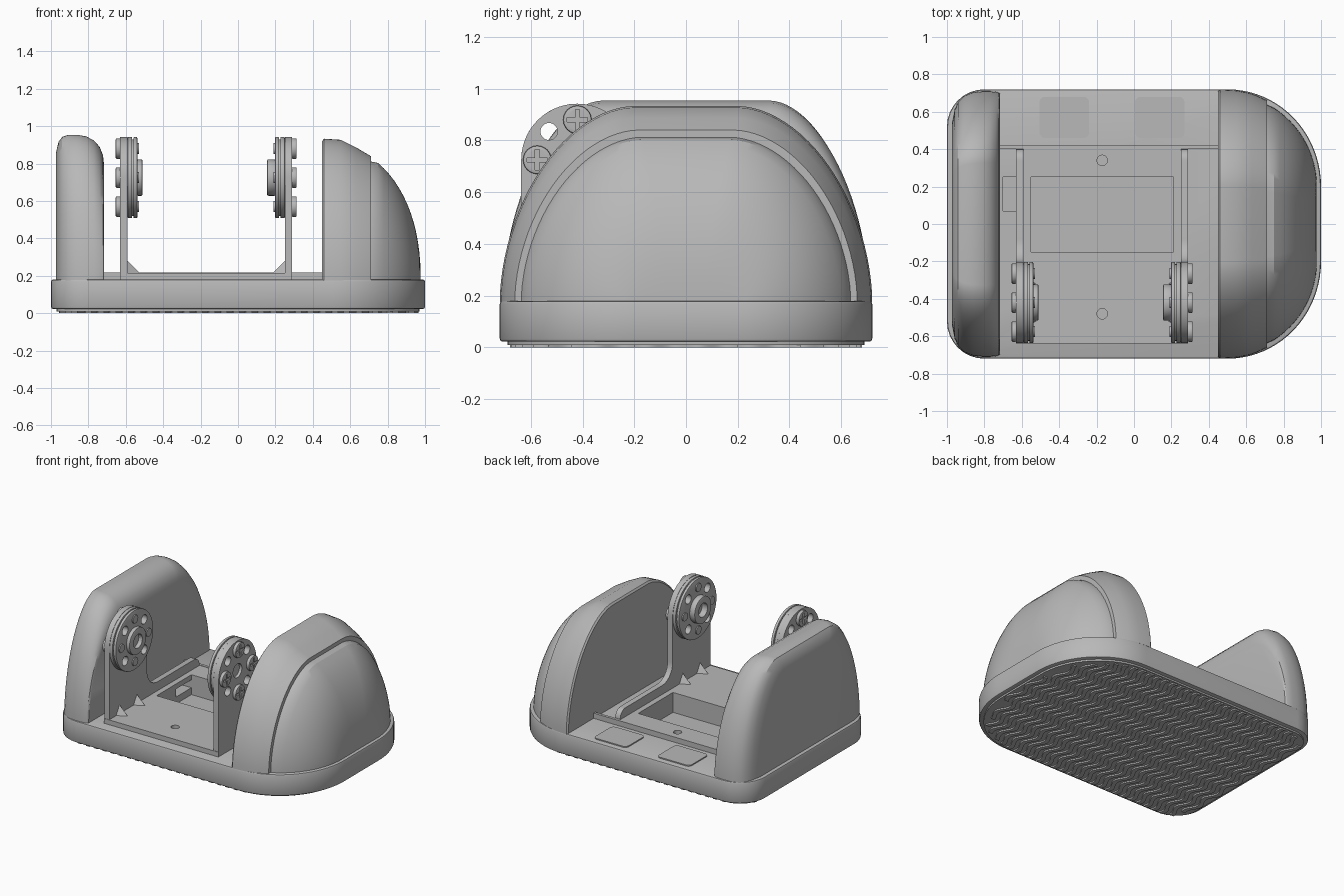
import bpy, bmesh
from math import sin, cos, pi, sqrt
from mathutils import Vector

cube = bpy.data.objects.get("Cube")
if cube:
    bpy.data.objects.remove(cube, do_unlink=True)

grey = bpy.data.materials.new("plain grey")
grey.use_nodes = True
GREY = (0.48, 0.48, 0.48, 1)
grey.diffuse_color = GREY
grey.node_tree.nodes["Principled BSDF"].inputs["Base Color"].default_value = GREY


def finish(name, bm, bevel=0):
    bmesh.ops.recalc_face_normals(bm, faces=bm.faces)
    mesh = bpy.data.meshes.new(name)
    bm.to_mesh(mesh)
    bm.free()
    mesh.materials.append(grey)
    ob = bpy.data.objects.new(name, mesh)
    bpy.context.collection.objects.link(ob)
    select(ob)
    if bevel:
        mod = ob.modifiers.new("edge", "BEVEL")
        mod.width, mod.segments, mod.angle_limit = bevel, 2, 0.9
        bpy.ops.object.modifier_apply(modifier=mod.name)
    bpy.ops.object.shade_smooth_by_angle(angle=0.5)
    return ob


def select(ob):
    bpy.ops.object.select_all(action="DESELECT")
    ob.select_set(True)
    bpy.context.view_layer.objects.active = ob


def bridge(bm, rings):
    """Join closed rings of points and cap both ends."""
    rows = [[bm.verts.new(p) for p in ring] for ring in rings]
    for a, b in zip(rows, rows[1:]):
        for i in range(len(a)):
            j = (i + 1) % len(a)
            bm.faces.new((a[i], a[j], b[j], b[i]))
    bm.faces.new(rows[0])
    bm.faces.new(rows[-1])


def add_prism(bm, pts, lo, hi, axis="z"):
    if axis == "x":
        bridge(bm, [[(t, a, b) for a, b in pts] for t in (lo, hi)])
    else:
        bridge(bm, [[(a, b, t) for a, b in pts] for t in (lo, hi)])


def prism(name, pts, lo, hi, axis="z", bevel=0):
    bm = bmesh.new()
    add_prism(bm, pts, lo, hi, axis)
    return finish(name, bm, bevel)


def arc(cx, cy, rx, ry, a0, a1, n):
    return [(cx + rx * cos(a0 + (a1 - a0) * i / n), cy + ry * sin(a0 + (a1 - a0) * i / n))
            for i in range(n + 1)]


def circle(cx, cy, r, n=32):
    return arc(cx, cy, r, r, 0, 2 * pi, n)[:-1]


def rect(x0, x1, y0, y1, r=0):
    if not r:
        return [(x0, y0), (x1, y0), (x1, y1), (x0, y1)]
    return (arc(x1 - r, y1 - r, r, r, 0, pi / 2, 6) + arc(x0 + r, y1 - r, r, r, pi / 2, pi, 6)
            + arc(x0 + r, y0 + r, r, r, pi, 1.5 * pi, 6) + arc(x1 - r, y0 + r, r, r, 1.5 * pi, 2 * pi, 6))


def cut(ob, cutter):
    select(ob)
    mod = ob.modifiers.new("cut", "BOOLEAN")
    mod.object, mod.operation, mod.solver = cutter, "DIFFERENCE", "EXACT"
    bpy.ops.object.modifier_apply(modifier=mod.name)
    bpy.ops.object.shade_smooth_by_angle(angle=0.5)


def drop(*cutters):
    for c in cutters:
        bpy.data.objects.remove(c, do_unlink=True)


# Foot outline: small corners on one end, long sweeping ones on the other
def outline(d):
    half = arc(0.5, 0.2, 0.5 - d, 0.52 - d, 0, pi / 2, 20) + arc(-0.8, 0.52, 0.2 - d, 0.2 - d, pi / 2, pi, 8)
    return half + [(x, -y) for x, y in reversed(half)]


def half_width(x, d):
    if x > 0.5:
        return 0.2 + (0.52 - d) * sqrt(max(0, 1 - ((x - 0.5) / (0.5 - d)) ** 2))
    if x < -0.8:
        return 0.52 + sqrt(max(0, (0.2 - d) ** 2 - (x + 0.8) ** 2))
    return 0.72 - d


# Base with a battery-like recess
base = prism("base", outline(0), 0.022, 0.18, bevel=0.012)
recess = prism("recess_cutter", rect(-0.55, 0.21, -0.15, 0.25), 0.07, 0.4)
notch = prism("notch_cutter", rect(-0.7, -0.5, 0.07, 0.25), 0.12, 0.4)
cut(base, recess)
cut(base, notch)

# Sole and its wavy tread
prism("sole", outline(0.03), 0.01, 0.03)
bm = bmesh.new()
for k in range(29):
    x0 = -0.92 + k * 0.066
    w = min(half_width(x0 - 0.03, 0.04), half_width(x0 + 0.035, 0.04))
    ys = [-w + 2 * w * i / 60 for i in range(61)]
    mid = [(x0 + 0.02 * sin(y * 2 * pi / 0.2), y) for y in ys]
    add_prism(bm, [(x - 0.016, y) for x, y in mid] + [(x + 0.016, y) for x, y in reversed(mid)], 0, 0.012)
finish("sole_tread", bm)


# Side shells lofted from arch sections (x, half width, height)
def shell(name, sections, flat):
    rings = []
    for x, w, h in sections:
        f = flat * w
        side = [(f + (w - f) * max(0, cos(t)) ** 1.09, 0.175 + h * sin(t) ** 1.09)
                for t in [pi / 2 * i / 24 for i in range(25)]]
        rings.append([(x, y, z) for y, z in side] + [(x, -y, z) for y, z in reversed(side)])
    bm = bmesh.new()
    bridge(bm, rings)
    return finish(name, bm)


shell("side_shell", [(-0.716, 0.695, 0.62), (-0.722, 0.702, 0.67), (-0.74, 0.708, 0.715), (-0.77, 0.71, 0.748),
                     (-0.81, 0.71, 0.77), (-0.86, 0.705, 0.779), (-0.91, 0.685, 0.778),
                     (-0.94, 0.655, 0.768), (-0.96, 0.61, 0.74), (-0.974, 0.54, 0.68)], 0.46)
shell("dome_shell", [(0.45, 0.71, 0.745), (0.46, 0.72, 0.758), (0.55, 0.715, 0.752),
                     (0.63, 0.698, 0.712), (0.71, 0.662, 0.665)], 0.28)
panel = []
for i in range(15):
    t = pi / 2 * (0.3 + 0.69 * i / 14)
    x = 0.5 + 0.477 * sin(t)
    panel.append((x, half_width(x, 0.022) - 0.005, 0.725 * cos(t) ** 0.9))
panel = [(0.7, 0.64, 0.64)] + [(x, min(w, 0.635), min(h, 0.635)) for x, w, h in panel if x > 0.715]
shell("dome_panel", panel, 0.27)

# Rear deck details
prism("deck_lip", rect(-0.72, 0.45, 0.4, 0.42), 0.17, 0.218)
for side, x in (("right", -0.505), ("left", 0.005)):
    prism("deck_pad_" + side, rect(x, x + 0.265, 0.46, 0.68, 0.03), 0.175, 0.188)

# Bracket floor with window and screw holes
floor = prism("bracket_floor", rect(-0.63, 0.29, -0.64, 0.4), 0.178, 0.215)
cut(floor, recess)
bm = bmesh.new()
for y in (-0.48, 0.34):
    add_prism(bm, circle(-0.17, y, 0.028), 0.14, 0.3)
holes = finish("hole_cutter", bm)
cut(floor, holes)
cut(base, holes)
drop(recess, notch, holes)

# Bracket arms with discs, hubs and screws
CY, CZ, R = -0.42, 0.725, 0.217
arm_side = (arc(CY, CZ, R, R, pi, 0, 28) + arc(-0.083, 0.4, 0.12, 0.12, pi, 1.5 * pi, 8)
            + arc(0.34, 0.22, 0.06, 0.06, pi / 2, 0, 6) + [(0.4, 0.18), (CY - R, 0.18)])
ring = [(CY + 0.155 * cos(k * pi / 4), CZ + 0.155 * sin(k * pi / 4)) for k in range(8)]

for side, s, hub_len in (("right", -1, 0.027), ("left", 1, 0.042)):
    def px(d):
        return -0.17 + s * d

    def span(a, b):
        return sorted((px(a), px(b)))

    bm = bmesh.new()
    for y, z in ring[1::2]:
        add_prism(bm, circle(y, z, 0.033, 20), *span(0.3, 0.6), "x")
    add_prism(bm, circle(CY, CZ, 0.05), *span(0.3, 0.6), "x")
    bores = finish("bore_cutter", bm)

    parts = [prism("arm_" + side, arm_side, *span(0.42, 0.46), "x"),
             prism("disc_outer_" + side, circle(CY, CZ, R, 48), *span(0.396, 0.42), "x", 0.004),
             prism("disc_groove_" + side, circle(CY, CZ, R - 0.012, 48), *span(0.388, 0.398), "x"),
             prism("disc_inner_" + side, circle(CY, CZ, R, 48), *span(0.368, 0.39), "x", 0.006),
             prism("hub_" + side, circle(CY, CZ, 0.097), *span(0.368 - hub_len, 0.37), "x", 0.006)]
    for part in parts:
        cut(part, bores)
    drop(bores)
    prism("hub_core_" + side, circle(CY, CZ, 0.051), *span(0.37, 0.44), "x")

    for k, (y, z) in enumerate(ring[::2]):
        screw = prism(f"screw_{side}_{k}", circle(y, z, 0.055, 24), *span(0.458, 0.484), "x", 0.006)
        for a, b in ((0.04, 0.008), (0.008, 0.04)):
            slot = prism("slot_cutter", rect(y - a, y + a, z - b, z + b), *span(0.472, 0.5), "x")
            cut(screw, slot)
            drop(slot)
        prism(f"screw_tip_{side}_{k}", circle(y, z, 0.03, 16), *span(0.36, 0.37), "x")

    # Corner gussets between arm and floor
    for k, y in enumerate((-0.52, -0.32)):
        bm = bmesh.new()
        for d, dy, z in ((0.425, -0.045, 0.21), (0.425, 0.045, 0.21), (0.35, 0, 0.21), (0.425, 0, 0.285)):
            bm.verts.new(Vector((px(d), y + dy, z)))
        bmesh.ops.convex_hull(bm, input=bm.verts)
        finish(f"gusset_{side}_{k}", bm)
